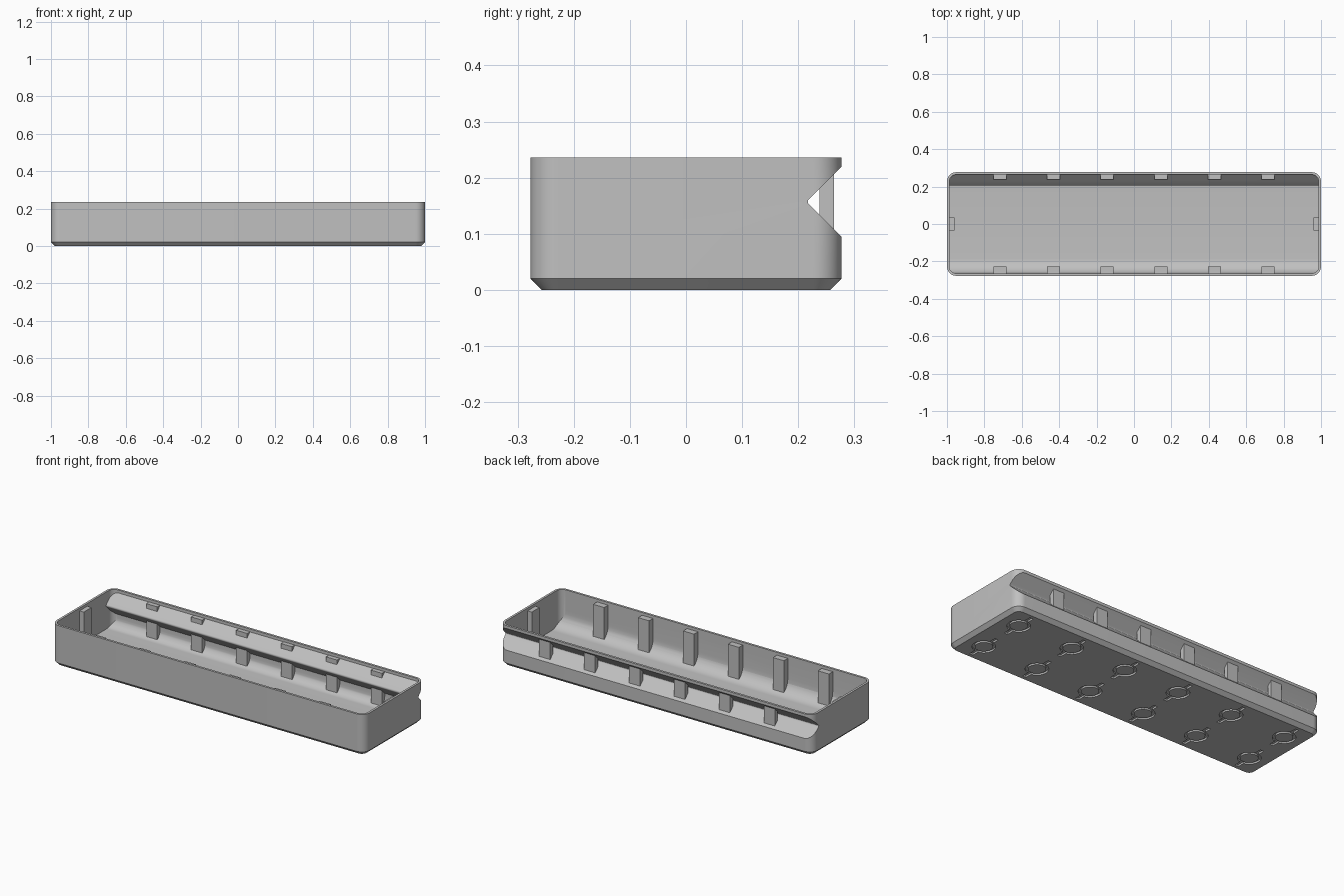
import bpy, bmesh
from math import sin, cos, pi, asin

cube = bpy.data.objects.get("Cube")
if cube:
    bpy.data.objects.remove(cube, do_unlink=True)

grey = bpy.data.materials.new("plain grey")
grey.use_nodes = True
grey.diffuse_color = (0.53, 0.53, 0.53, 1)
grey.node_tree.nodes["Principled BSDF"].inputs["Base Color"].default_value = grey.diffuse_color

LENGTH, WIDTH, HEIGHT = 2.0, 0.554, 0.236
WALL, FLOOR, CHAMFER, CORNER = 0.013, 0.022, 0.02, 0.05
HX, HY = LENGTH / 2, WIDTH / 2
NOTCH_Z, NOTCH_Y, NOTCH_SKIN = 0.157, 0.2145, 0.0125
RIB_TOP, RIB_W = 0.22, 0.07
RIB_XS = [(i - 2.5) * 0.287 for i in range(6)]
LOCK_SPOTS = [((i - 2.5) * 0.35, s * 0.137) for i in range(6) for s in (-1, 1)]


def make(name, solids):
    """One object from closed lofts; each solid is a list of point rings."""
    bm = bmesh.new()
    for rings in solids:
        loops = [[bm.verts.new(p) for p in ring] for ring in rings]
        n = len(loops[0])
        for a, b in zip(loops, loops[1:]):
            for i in range(n):
                j = (i + 1) % n
                bm.faces.new((a[i], a[j], b[j], b[i]))
        bm.faces.new(loops[0][::-1])
        bm.faces.new(loops[-1])
    bmesh.ops.recalc_face_normals(bm, faces=bm.faces[:])
    mesh = bpy.data.meshes.new(name)
    bm.to_mesh(mesh)
    bm.free()
    mesh.materials.append(grey)
    obj = bpy.data.objects.new(name, mesh)
    bpy.context.collection.objects.link(obj)
    return obj


def arc(cx, cy, r, start, end, steps=10):
    return [(cx + r * cos(start + (end - start) * i / steps),
             cy + r * sin(start + (end - start) * i / steps)) for i in range(steps + 1)]


def rounded_rect(hx, hy, r):
    pts = []
    for k, (sx, sy) in enumerate(((1, 1), (-1, 1), (-1, -1), (1, -1))):
        pts += arc(sx * (hx - r), sy * (hy - r), r, k * pi / 2, (k + 1) * pi / 2)
    return pts


def at_z(pts, z):
    return [(x, y, z) for x, y in pts]


def along_x(pts, hx):
    return [[(x, y, z) for y, z in pts] for x in (-hx, hx)]


def box(x0, x1, y0, y1, z0, z1):
    pts = [(x0, y0), (x1, y0), (x1, y1), (x0, y1)]
    return [at_z(pts, z0), at_z(pts, z1)]


def boolean(target, cutter, operation="DIFFERENCE"):
    cutter.hide_render = True
    mod = target.modifiers.new(operation.lower(), "BOOLEAN")
    mod.operation, mod.object, mod.solver = operation, cutter, "EXACT"
    bpy.context.view_layer.objects.active = target
    bpy.ops.object.modifier_apply(modifier=mod.name)
    bpy.data.objects.remove(cutter, do_unlink=True)


def notch_tip(apex, r):
    """Rounded tip of a right-angled groove, from bottom to top."""
    return arc(apex + r * 2 ** 0.5, NOTCH_Z, r, 1.25 * pi, 0.75 * pi, 6)


# Outer block with rounded corners and a chamfered foot
tray = make("tray_shell", [[
    at_z(rounded_rect(HX - CHAMFER, HY - CHAMFER, CORNER - CHAMFER), 0),
    at_z(rounded_rect(HX, HY, CORNER), CHAMFER),
    at_z(rounded_rect(HX, HY, CORNER), HEIGHT)]])

# Long V groove in the back
reach = 0.32
groove = ([(reach, NOTCH_Z - (reach - NOTCH_Y))] + notch_tip(NOTCH_Y, 0.006)
          + [(reach, NOTCH_Z + (reach - NOTCH_Y))])
boolean(tray, make("groove_cutter", [along_x(groove, HX + 0.1)]))

# Hollow: rounded floor edges and an inner ridge that follows the groove
iy, top = HY - WALL, HEIGHT + 0.1
apex = NOTCH_Y - NOTCH_SKIN
front_r, back_r = 0.08, 0.055
section = ([(-iy, top)]
           + arc(-iy + front_r, FLOOR + front_r, front_r, pi, 1.5 * pi)
           + arc(iy - back_r, FLOOR + back_r, back_r, 1.5 * pi, 2 * pi)
           + [(iy, NOTCH_Z - (iy - apex))] + notch_tip(apex, 0.01)
           + [(iy, NOTCH_Z + (iy - apex)), (iy, top)])
hollow = make("hollow_cutter", [along_x(section, HX + 0.1)])
plan = rounded_rect(HX - WALL, iy, CORNER - WALL)
boolean(hollow, make("hollow_plan", [[at_z(plan, 0.005), at_z(plan, top - 0.02)]]), "INTERSECT")
boolean(tray, hollow)

# Round locking recesses with two ears, under the floor
DEPTH, RING, CORE, EAR, EAR_W = 0.01, 0.06, 0.046, 0.1, 0.011
bend = asin(EAR_W / RING)
outline = []
for side in (0, pi):
    a = side - pi / 2
    s = 1 if side else -1
    outline += arc(0, 0, RING, a + bend, a + pi - bend, 20)
    outline += [(-s * EAR_W, -s * EAR), (s * EAR_W, -s * EAR)]
outline = [(x, y) for x, y in outline]


def stamp(pts, z0, z1):
    return [[at_z([(x + cx, y + cy) for x, y in pts], z) for z in (z0, z1)]
            for cx, cy in LOCK_SPOTS]


boolean(tray, make("recess_cutter", stamp(outline, -0.02, DEPTH)))
core = arc(0, 0, CORE, 0, 2 * pi, 32)[:-1]
make("recess_cores", stamp(core, 0, DEPTH + 0.003))

# Upright ribs: front wall, back wall (crossing the groove) and the two ends
low, half = FLOOR - 0.006, RIB_W / 2
make("front_ribs", [box(x - half, x + half, -iy - 0.004, -0.228, low, RIB_TOP) for x in RIB_XS])
make("back_ribs", [box(x - half, x + half, 0.238, iy, low, RIB_TOP) for x in RIB_XS])
make("end_ribs", [box(min(s * 0.96, s * 0.99), max(s * 0.96, s * 0.99), -half, half, low, RIB_TOP)
                  for s in (-1, 1)])

# Smooth rounded surfaces, crisp edges
for name in ("tray_shell", "recess_cores"):
    obj = bpy.data.objects[name]
    bpy.ops.object.select_all(action="DESELECT")
    obj.select_set(True)
    bpy.context.view_layer.objects.active = obj
    bpy.ops.object.shade_smooth_by_angle(angle=pi / 6)
